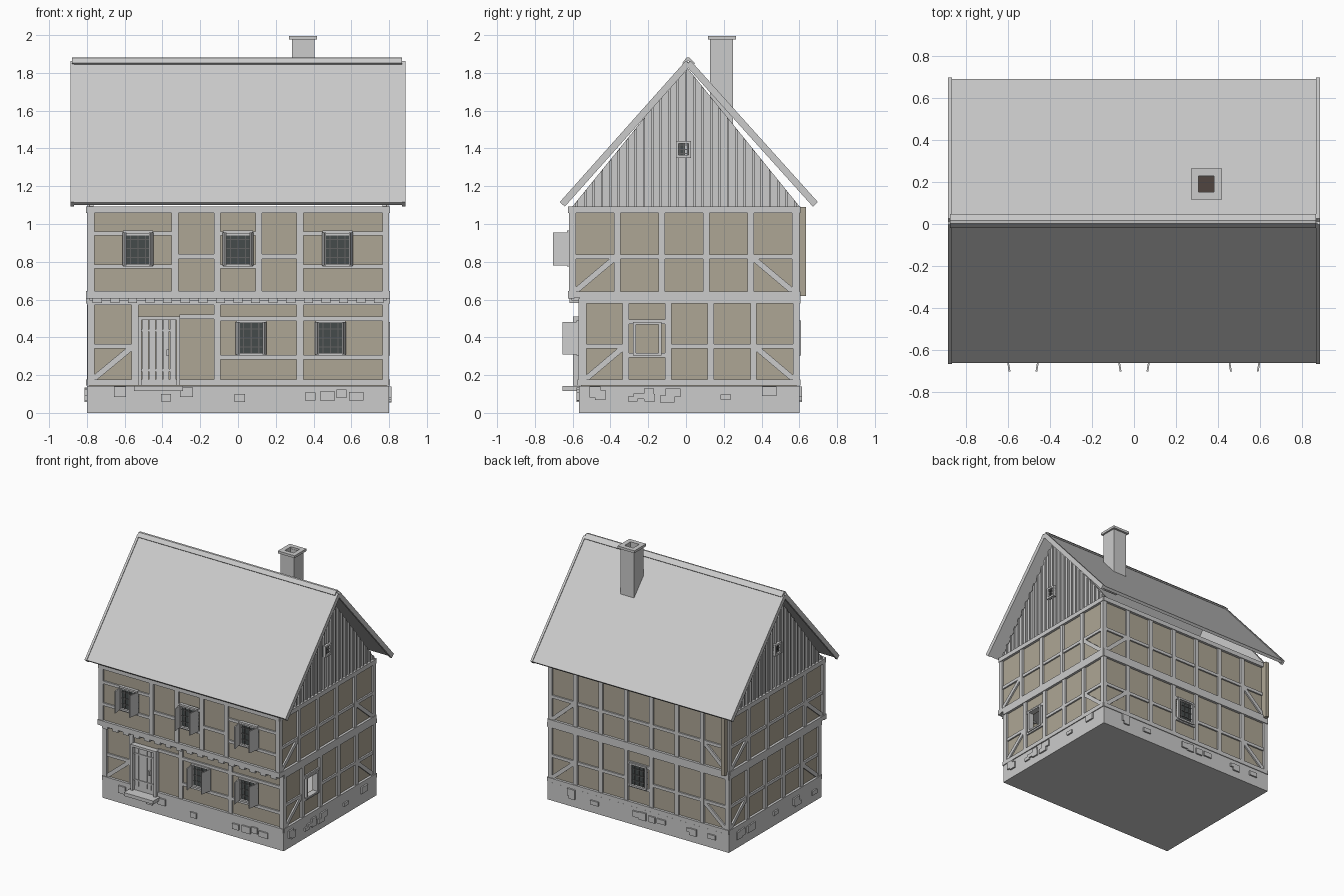
import bpy, bmesh, random
from mathutils import Vector

if "Cube" in bpy.data.objects:
    bpy.data.objects.remove(bpy.data.objects["Cube"])
random.seed(4)

parts = {}


def prism(name, wall, pts, d0, d1):
    """Extrude a (u, z) outline of a wall from depth d0 to d1 (outwards)."""
    bm = parts.setdefault(name, bmesh.new())
    a = [bm.verts.new(wall(u, z, d0)) for u, z in pts]
    b = [bm.verts.new(wall(u, z, d1)) for u, z in pts]
    n = len(pts)
    bm.faces.new(a[::-1])
    bm.faces.new(b)
    for i in range(n):
        bm.faces.new((a[i], a[(i + 1) % n], b[(i + 1) % n], b[i]))


def rect(name, wall, u0, u1, z0, z1, d0, d1):
    prism(name, wall, [(u0, z0), (u1, z0), (u1, z1), (u0, z1)], d0, d1)


def strut(name, wall, p, q, w, d0, d1):
    p, q = Vector(p), Vector(q)
    t = (q - p).normalized() * w / 2
    n = Vector((-t.y, t.x))
    prism(name, wall, [p - n, q - n, q + n, p + n], d0, d1)


# Wall frames: (u along wall, z, d outwards from plaster)
front_g = lambda u, z, d: (u, -0.555 - d, z)
front_u = lambda u, z, d: (u, -0.605 - d, z)
back = lambda u, z, d: (u, 0.585 + d, z)
right = lambda u, z, d: (0.785 + d, u, z)
left = lambda u, z, d: (-0.785 - d, u, z)
IN, OUT = -0.015, 0.015          # timber depth
T = "timber_frame"


def beam(wall, u0, u1, z0, z1, out=OUT):
    rect(T, wall, u0, u1, z0, z1, IN, out)


def window(wall, u, z0, z1, w=0.16, shutters=True):
    a, b = u - w / 2, u + w / 2
    rect("window_glass", wall, a, b, z0, z1, -0.01, 0.006)
    for s, e in ((a, a + .014), (b - .014, b)):
        rect("window_frames", wall, s, e, z0, z1, -0.01, 0.024)
    for s, e in ((z0, z0 + .014), (z1 - .014, z1)):
        rect("window_frames", wall, a, b, s, e, -0.01, 0.024)
    for i in range(1, 4):
        x, z = a + w * i / 4, z0 + (z1 - z0) * i / 4
        rect("window_bars", wall, x - .003, x + .003, z0, z1, 0, 0.012)
        rect("window_bars", wall, a, b, z - .003, z + .003, 0, 0.012)
    if shutters:
        for s in (-1, 1):
            plan = lambda x, d, z: wall(u + s * x, z, d)
            h, t = w / 2 + .002, w / 2 - .012
            prism("shutters", plan, [(h, .015), (h - .008, .015), (t - .008, .098), (t, .1)],
                  z0 + .005, z1 - .01)


# Foundation with scattered protruding stones
rect("foundation", front_g, -0.80, 0.80, 0, 0.143, -1.157, 0.012)
for wall, lo, hi, off, n in ((front_g, -.72, .72, .012, 9), (back, -.72, .72, .017, 10),
                             (right, -.5, .55, .015, 10), (left, -.5, .55, .015, 10)):
    for i in range(n):
        u = random.uniform(lo, hi)
        w, h, z = random.uniform(.05, .08), random.uniform(.025, .06), random.uniform(.055, .09)
        if wall is front_g and -.6 < u < -.4:
            continue
        rect("foundation_stones", wall, u - w / 2, u + w / 2, z, z + h, 0, off + .012)

# Plaster panels, hollow inside; opening in right wall
P = "plaster_walls"
rect(P, front_g, -.785, .785, .14, .61, -.03, 0)
rect(P, front_u, -.785, .785, .61, 1.08, -.03, 0)
rect(P, back, -.785, .785, .14, 1.08, -.03, 0)
rect(P, left, -.555, .585, .14, .61, -.03, 0)
rect(P, left, -.605, .635, .62, 1.09, -.03, 0)
rect(P, right, -.605, .585, .61, 1.08, -.03, 0)
for r in ((-.555, -.27, .14, .61), (-.14, .585, .14, .61), (-.27, -.14, .14, .315), (-.27, -.14, .47, .61)):
    rect(P, right, *r, -.03, 0)
rect("floor_deck", front_u, -.785, .785, .595, .612, -1.18, 0)

# Front ground-floor timbers
beam(front_g, -.80, .80, .145, .178, .02)
beam(front_g, -.80, .80, .572, .605)
for u in (-.778, -.545, -.11, .328, .782):
    beam(front_g, u - .018, u + .018, .17, .58)
for a, b, z in ((-.76, -.56, .353), (-.31, -.12, .508), (-.1, .32, .498), (-.1, .32, .295),
                (.34, .77, .498), (.34, .77, .295)):
    beam(front_g, a, b, z - .012, z + .012, .012)
strut(T, front_g, (-.765, .18), (-.565, .345), .03, IN, .012)
for u in (.07, .49):
    window(front_g, u, .303, .49)

# Front upper-floor timbers on jetty with joist ends
beam(front_u, -.805, .805, .605, .645, .02)
beam(front_u, -.80, .80, 1.057, 1.092, .02)
for i in range(17):
    u = -.745 + i * 1.49 / 16
    rect("joist_ends", front_u, u - .024, u + .024, .582, .607, -.1, .012)
for u in (-.778, -.333, -.11, .11, .328, .782):
    beam(front_u, u - .018, u + .018, .64, 1.06)
for a, b in ((-.76, -.35), (-.1, .1), (.34, .77)):
    for z in (.95, .775):
        beam(front_u, a, b, z - .011, z + .011, .012)
for a, b in ((-.32, -.12), (.12, .32)):
    beam(front_u, a, b, .816, .84, .012)
for u in (-.53, 0, .527):
    window(front_u, u, .775, .965)


# Side and back frames: evenly spaced bays with corner braces
def bays(wall, lo, hi, n, z0, z1, rail, skip=None):
    step = (hi - lo) / n
    beam(wall, lo - .018, hi + .018, z0, z0 + .033, .02)
    beam(wall, lo - .018, hi + .018, z1 - .035, z1, .02)
    for i in range(n + 1):
        beam(wall, lo + i * step - .017, lo + i * step + .017, z0, z1)
    for i in range(n):
        a, b = lo + i * step, lo + (i + 1) * step
        for z in ((.482, .305) if i == skip else (rail,)):
            beam(wall, a, b, z - .012, z + .012, .012)
    zb = z0 + .035
    strut(T, wall, (lo + .015, zb), (lo + step - .015, rail - .008), .03, IN, .012)
    strut(T, wall, (hi - .015, zb), (hi - step + .015, rail - .008), .03, IN, .012)


for wall in (left, right):
    bays(wall, -.545, .583, 5, .145, .615, .353, 1 if wall is right else None)
    bays(wall, -.6, .578, 5, .61, 1.092, .826)
bays(back, -.782, .782, 7, .145, .615, .353, 3)
bays(back, -.782, .782, 7, .61, 1.092, .826)
window(back, 0, .303, .49, .15, False)
for r in ((-.28, -.265, .305, .48), (-.145, -.13, .305, .48), (-.28, -.13, .305, .318), (-.28, -.13, .468, .48)):
    rect("side_window_frame", right, *r, -.02, .02)

# Door with planks, frame, straps, handle and step
for i in range(5):
    u = -.51 + i * .037
    rect("door", front_g, u + .001, u + .035, .15, .495, 0, .02)
for a, b in ((-.53, -.512), (-.326, -.308)):
    rect("door_frame", front_g, a, b, .145, .51, 0, .042)
rect("door_frame", front_g, -.53, -.308, .492, .51, 0, .042)
for z in (.43, .22):
    rect("door_straps", front_g, -.51, -.335, z, z + .012, .015, .025)
rect("door_handle", front_g, -.378, -.366, .30, .335, .015, .038)
rect("door_step", front_g, -.55, -.29, .115, .142, 0, .1)

# Gables: vertical boards with battens, and a little window
for wall in (left, right):
    edge = lambda u: 1.09 + .745 * max(0, 1 - abs(u) / .605)
    prism("gable_boards", wall, [(-.605, 1.088), (.605, 1.088), (0, 1.835)], -.02, 0)
    for i in range(-13, 14):
        u = i * .0445
        top = lambda x: edge(x) - .004
        prism("gable_battens", wall, [(u - .006, 1.09), (u + .006, 1.09), (u + .006, top(u + .006)),
                                      (u - .006, top(u - .006))], -.005, .012)
    window(wall, -.013, 1.35, 1.44, .08, False)

# Roof slabs, bargeboards and ridge cap
section = lambda u, z, d: (d, u, z)
for name, e in (("roof_front", -.655), ("roof_back", .685)):
    strut(name, section, (.012, 1.855), (e, 1.107), .022, -.875, .875)
    for x in (-.887, .869):
        strut("bargeboards", section, (.012, 1.852), (e, 1.104), .036, x, x + .018)
prism("ridge_cap", section, [(-.012, 1.845), (.012, 1.865), (.04, 1.845), (.048, 1.852), (.016, 1.882), (.002, 1.88), (-.02, 1.852)],
      -.878, .868)


# Chimney: hollow shaft and cap
def tube(name, cx, cy, r, ri, z0, z1):
    plan = lambda x, y, z: (cx + x, cy + y, z)
    for s in (-1, 1):
        a, b = sorted((s * r, s * ri))
        rect(name, plan, a, b, -r, r, z0, z1)
        rect(name, plan, -ri, ri, a, b, z0, z1)


tube("chimney", .345, .188, .06, .038, 1.5, 1.98)
tube("chimney_cap", .345, .19, .074, .038, 1.976, 1.995)
rect("chimney_flue", lambda x, y, z: (x, y, z), .306, .384, .15, .228, 1.88, 1.9)

# Finish meshes
colours = {P: (.42, .38, .30, 1), "window_glass": (.06, .07, .07, 1), "window_bars": (.12, .12, .12, 1),
           "chimney_flue": (.08, .06, .05, 1)}
for name, bm in parts.items():
    bmesh.ops.recalc_face_normals(bm, faces=bm.faces)
    me = bpy.data.meshes.new(name)
    bm.to_mesh(me)
    bm.free()
    ob = bpy.data.objects.new(name, me)
    bpy.context.collection.objects.link(ob)
    if name in colours:
        m = bpy.data.materials.new(name)
        m.diffuse_color = colours[name]
        m.use_nodes = True
        m.node_tree.nodes["Principled BSDF"].inputs["Base Color"].default_value = m.diffuse_color
        me.materials.append(m)
